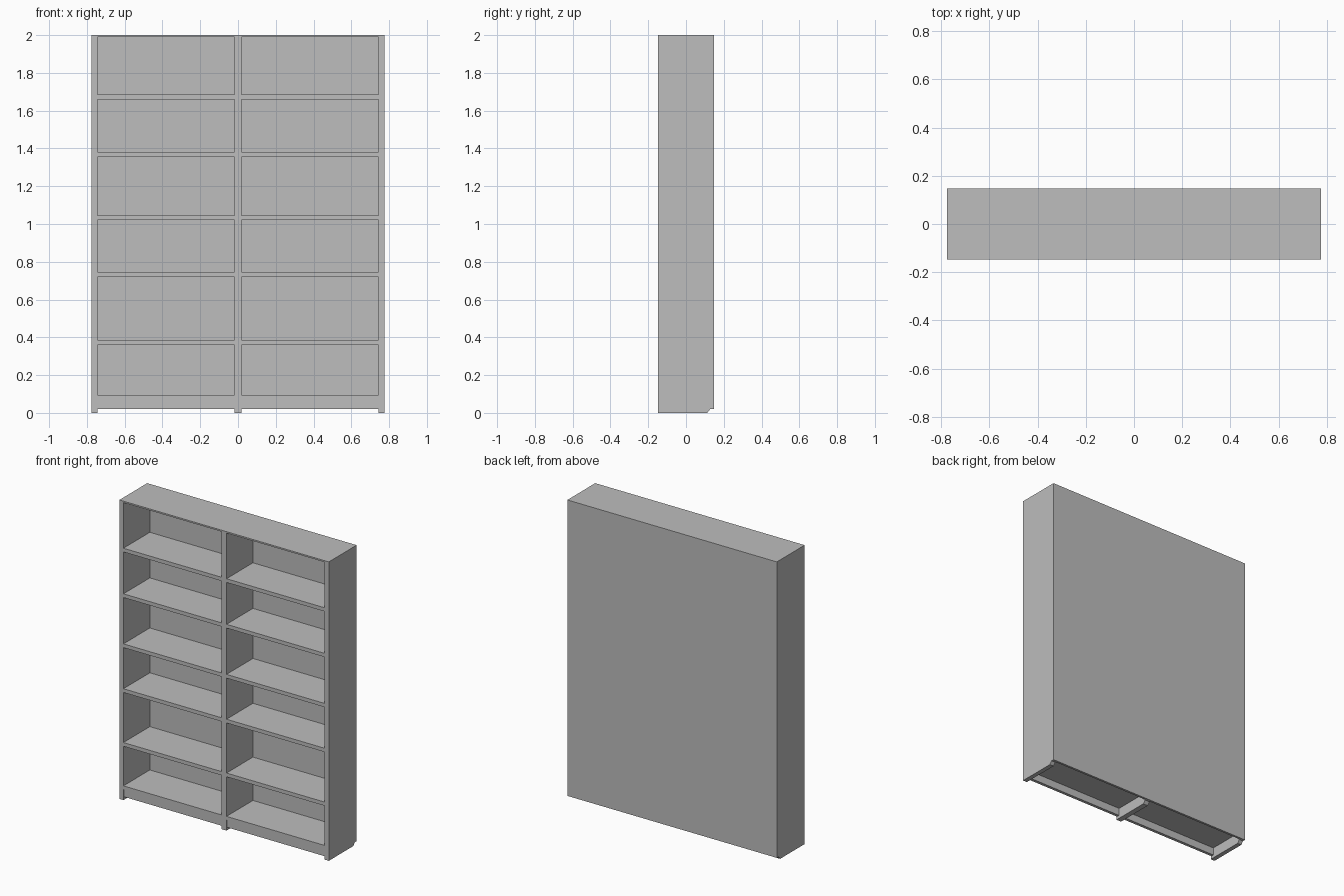
import bpy
import bmesh

if "Cube" in bpy.data.objects:
    bpy.data.objects.remove(bpy.data.objects["Cube"], do_unlink=True)

grey = bpy.data.materials.new("light grey")
grey.use_nodes = True
colour = (0.51, 0.51, 0.51, 1)
grey.diffuse_color = colour
grey.node_tree.nodes["Principled BSDF"].inputs["Base Color"].default_value = colour

HALF, FRONT, BACK, TOP = 0.775, -0.147, 0.147, 2.0
INNER, MID = 0.745, 0.018       # bay edges
BOARD, PANEL, FOOT = 0.025, 0.015, 0.02
REAR = BACK - PANEL             # front face of the back panel


def extrude_x(name, profile, x0, x1):
    """Extrude a (y, z) outline along x."""
    bm = bmesh.new()
    face = bm.faces.new([bm.verts.new((x0, y, z)) for y, z in profile])
    moved = bmesh.ops.extrude_face_region(bm, geom=[face])["geom"]
    verts = [v for v in moved if isinstance(v, bmesh.types.BMVert)]
    bmesh.ops.translate(bm, verts=verts, vec=(x1 - x0, 0, 0))
    bmesh.ops.recalc_face_normals(bm, faces=bm.faces)
    mesh = bpy.data.meshes.new(name)
    bm.to_mesh(mesh)
    bm.free()
    mesh.materials.append(grey)
    obj = bpy.data.objects.new(name, mesh)
    bpy.context.collection.objects.link(obj)


def board(name, x0, x1, y0, y1, z0, z1):
    extrude_x(name, [(y0, z0), (y1, z0), (y1, z1), (y0, z1)], x0, x1)


# Uprights, notched at the lower back to clear a skirting board
upright = [(FRONT, 0), (0.112, 0), (0.128, FOOT), (BACK, FOOT), (BACK, TOP), (FRONT, TOP)]
inner_upright = [(y if y < BACK else REAR, z) for y, z in upright]
inner_upright = [(y, z if z < TOP else TOP - 0.01) for y, z in inner_upright]
extrude_x("right_side", upright, -HALF, -INNER)
extrude_x("left_side", upright, INNER, HALF)
extrude_x("centre_divider", inner_upright, -MID, MID)

# Back and top
board("back_panel", -INNER, INNER, REAR, BACK, FOOT, TOP)
board("top_panel", -INNER, INNER, FRONT, REAR, TOP - 0.01, TOP)

# Shelves and recessed plinth for each bay
shelf_heights = [0.07, 0.36, 0.72, 1.02, 1.355, 1.66]
for side, x0, x1 in (("right", -INNER, -MID), ("left", MID, INNER)):
    for i, z in enumerate(shelf_heights):
        board(f"{side}_shelf_{i + 1}", x0, x1, FRONT, REAR, z, z + BOARD)
    board(f"{side}_plinth", x0, x1, FRONT + 0.005, FRONT + 0.025, FOOT, shelf_heights[0])
